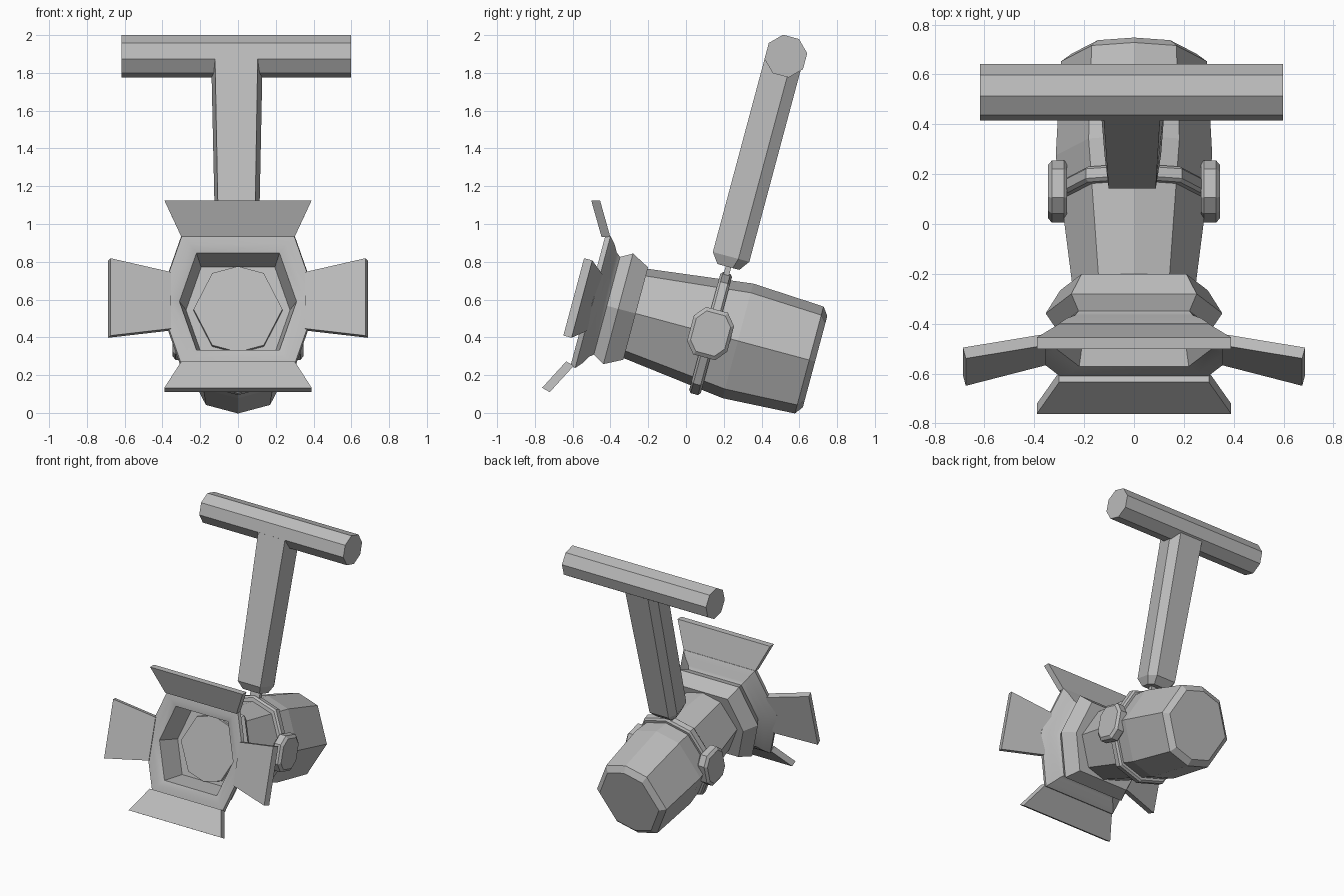
import bpy, bmesh, math
from mathutils import Matrix

if "Cube" in bpy.data.objects:
    bpy.data.objects.remove(bpy.data.objects["Cube"], do_unlink=True)

grey = bpy.data.materials.new("grey metal")
grey.use_nodes = True
colour = (0.5, 0.5, 0.5, 1)
grey.diffuse_color = colour
grey.node_tree.nodes["Principled BSDF"].inputs["Base Color"].default_value = colour

# The whole lamp is built along y, then tipped about the clamp pivot
TILT = Matrix.Translation((0, 0.13, 0.42)) @ Matrix.Rotation(math.radians(-15), 4, 'X')


def loft(name, rings, closed=False):
    """Skin a run of equal-length rings, capped at both ends or joined in a loop."""
    bm = bmesh.new()
    loops = [[bm.verts.new(p) for p in ring] for ring in rings]
    n = len(loops[0])
    pairs = list(zip(loops, loops[1:]))
    if closed:
        pairs.append((loops[-1], loops[0]))
    else:
        bm.faces.new(loops[0])
        bm.faces.new(loops[-1])
    for a, b in pairs:
        for i in range(n):
            j = (i + 1) % n
            bm.faces.new((a[i], a[j], b[j], b[i]))
    bmesh.ops.recalc_face_normals(bm, faces=bm.faces)
    mesh = bpy.data.meshes.new(name)
    bm.to_mesh(mesh)
    bm.free()
    mesh.materials.append(grey)
    obj = bpy.data.objects.new(name, mesh)
    bpy.context.collection.objects.link(obj)
    obj.matrix_world = TILT
    return obj


def along_y(section, profile):
    return [[(x * r, y, z * r) for x, z in section] for y, r in profile]


# Cross-sections: eight-sided body, six-sided shade
EIGHT = [(1, 0), (.58, .84), (0, 1), (-.58, .84), (-1, 0), (-.58, -.84), (0, -1), (.58, -.84)]
SIX = [(1.17, 0), (.83, 1), (-.83, 1), (-1.17, 0), (-.83, -1), (.83, -1)]

# Lamp body, wider behind the clamp
loft("lamp_body", along_y(EIGHT, [(-.5, .235), (-.41, .245), (.15, .314), (.541, .293), (.573, .25)]))

# Flared shade with lip and recessed lens
shade = loft("shade", along_y(SIX, [
    (-.41, .253), (-.506, .303), (-.568, .268), (-.59, .285), (-.613, .325), (-.645, .362),
    (-.672, .357), (-.672, .31), (-.655, .265), (-.48, .235)]))
for p in shade.data.polygons:
    p.use_smooth = True
bpy.context.view_layer.objects.active = shade
shade.select_set(True)
bpy.ops.object.shade_smooth_by_angle(angle=math.radians(30))
shade.select_set(False)


# Four flared flaps around the shade
def flap(name, degrees, inner, outer):
    turn = Matrix.Rotation(math.radians(degrees), 3, 'Y')
    rings = []
    for half, y, reach in (inner, outer):
        ring = [(-half, y, reach), (half, y, reach),
                (half, y + .045, reach + .012), (-half, y + .045, reach + .012)]
        rings.append([turn @ Matrix.Translation(p).translation for p in ring])
    loft(name, rings)


flap("top_flap", 0, (.3, -.69, .345), (.39, -.793, .518))
flap("bottom_flap", 180, (.3, -.7, .34), (.39, -.787, .508))
flap("left_flap", 90, (.155, -.68, .355), (.212, -.75, .675))
flap("right_flap", -90, (.155, -.68, .355), (.212, -.75, .675))

# Clamp band around the body
loft("clamp_band", along_y(EIGHT, [(-.032, .27), (-.032, .318), (-.02, .332),
                                   (.02, .332), (.032, .318), (.032, .27)]), closed=True)

# Chamfered pivot knobs on both sides
KNOB = [(.11, .07), (.06, .13), (-.06, .13), (-.11, .07),
        (-.11, -.07), (-.06, -.13), (.06, -.13), (.11, -.07)]
for side, name in ((1, "left_knob"), (-1, "right_knob")):
    loft(name, [[(side * x, y * k, z * k) for y, z in KNOB]
                for x, k in ((.268, .9), (.28, 1), (.33, 1), (.346, .85))])

# Thin neck and tapering arm
loft("neck", [[(x, y, z) for x, y in ((-.04, -.015), (.04, -.015), (.04, .015), (-.04, .015))]
              for z in (.3, .4)])
ARM = [(-.105, -.1), (.09, -.1), (.112, .04), (.075, .1), (-.09, .1), (-.122, .04)]
loft("arm", [[(x * k, y * d, z) for x, y in ARM]
             for z, k, d in ((.365, .72, .6), (.42, .97, 1), (1.5, 1.16, 1))])

# Eight-sided crossbar
bar = [math.radians(22.5 + 45 * i) for i in range(8)]
loft("crossbar", [[(x, .005 + .114 * math.cos(a), 1.522 + .114 * math.sin(a)) for a in bar]
                  for x in (-.618, .597)])
